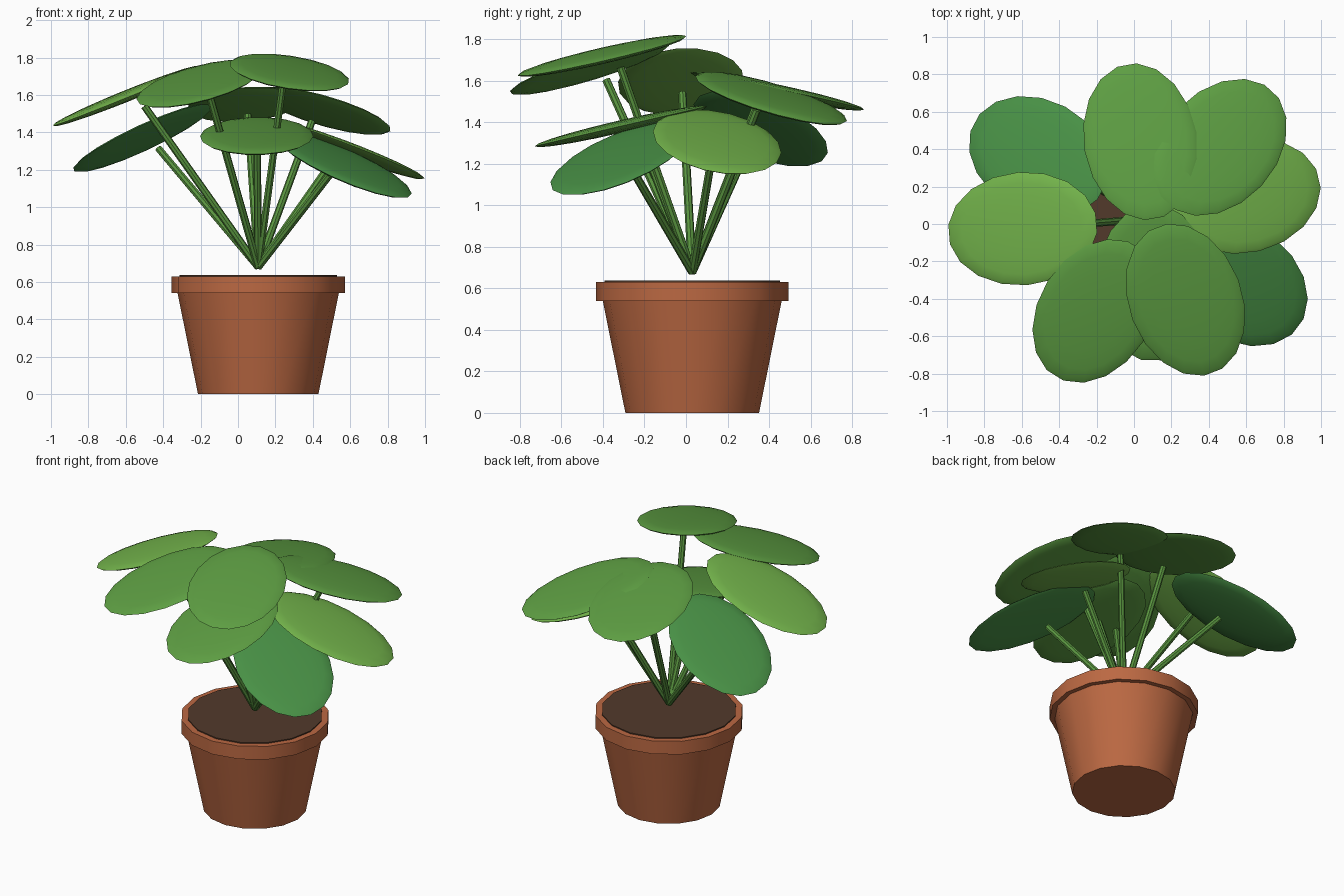
import bpy, bmesh, math
from mathutils import Vector, Matrix

if "Cube" in bpy.data.objects:
    bpy.data.objects.remove(bpy.data.objects["Cube"])

CX, CY = 0.108, 0.03          # pot axis
SIDES = 16


def material(name, rgb):
    m = bpy.data.materials.new(name)
    m.diffuse_color = (*rgb, 1)
    m.use_nodes = True
    m.node_tree.nodes["Principled BSDF"].inputs["Base Color"].default_value = m.diffuse_color
    return m


TERRACOTTA = material("terracotta", (0.50, 0.14, 0.055))
SOIL = material("soil", (0.085, 0.042, 0.024))
STEM = material("stem_green", (0.10, 0.30, 0.05))
LIGHT = material("leaf_light", (0.17, 0.45, 0.07))
MID = material("leaf_mid", (0.11, 0.34, 0.055))
DARK = material("leaf_dark", (0.065, 0.28, 0.06))


def finish(bm, name, mat, angle=40):
    bmesh.ops.recalc_face_normals(bm, faces=bm.faces)
    me = bpy.data.meshes.new(name)
    bm.to_mesh(me)
    bm.free()
    me.materials.append(mat)
    ob = bpy.data.objects.new(name, me)
    bpy.context.collection.objects.link(ob)
    bpy.ops.object.select_all(action='DESELECT')
    ob.select_set(True)
    bpy.context.view_layer.objects.active = ob
    bpy.ops.object.shade_smooth_by_angle(angle=math.radians(angle))
    return ob


def lathe(name, profile, mat, closed=False):
    """Revolve (radius, z) points round the pot axis."""
    bm = bmesh.new()
    rings = [[bm.verts.new((CX + r * math.cos(2 * math.pi * i / SIDES),
                            CY + r * math.sin(2 * math.pi * i / SIDES), z))
              for i in range(SIDES)] for r, z in profile]
    pairs = list(zip(rings, rings[1:]))
    if closed:
        pairs.append((rings[-1], rings[0]))
    else:
        bm.faces.new(rings[0])
        bm.faces.new(rings[-1])
    for a, b in pairs:
        for i in range(SIDES):
            j = (i + 1) % SIDES
            bm.faces.new((a[i], a[j], b[j], b[i]))
    return finish(bm, name, mat)


# Pot body, rim and soil
lathe("pot_body", [(0.322, 0), (0.435, 0.56)], TERRACOTTA)
lathe("pot_rim", [(0.42, 0.54), (0.463, 0.54), (0.463, 0.63), (0.42, 0.63)],
      TERRACOTTA, closed=True)
lathe("soil", [(0.422, 0.58), (0.422, 0.637)], SOIL)


def stem(name, start, end, radius=0.021):
    d = end - start
    bm = bmesh.new()
    bmesh.ops.create_cone(bm, cap_ends=True, segments=8, radius1=radius,
                          radius2=radius * 0.95, depth=d.length)
    rot = d.to_track_quat('Z', 'Y').to_matrix().to_4x4()
    bm.transform(Matrix.Translation((start + end) / 2) @ rot)
    return finish(bm, name, STEM)


def leaf(name, centre, yaw, droop, mat):
    bm = bmesh.new()
    bmesh.ops.create_uvsphere(bm, u_segments=18, v_segments=10, radius=1)
    bm.transform(Matrix.Translation(centre) @ Matrix.Rotation(yaw, 4, 'Z')
                 @ Matrix.Rotation(math.radians(droop), 4, 'Y')
                 @ Matrix.Diagonal((0.432, 0.303, 0.03, 1)))
    return finish(bm, name, mat, 80)


# Leaves: centre x, y, z, droop angle, colour
LEAVES = [
    (0.60, 0.15, 1.305, 21, LIGHT),
    (0.46, 0.41, 1.515, 17, MID),
    (0.035, 0.44, 1.55, 12, MID),
    (-0.51, 0.36, 1.37, 25, DARK),
    (-0.595, -0.025, 1.595, 22, LIGHT),
    (-0.205, -0.465, 1.66, 17, MID),
    (0.10, -0.313, 1.38, 13, MID),
    (0.275, -0.405, 1.72, 13, MID),
    (0.565, -0.315, 1.225, 24, DARK),
]
base = Vector((CX, CY, 0.68))
for n, (x, y, z, droop, mat) in enumerate(LEAVES, 1):
    c = Vector((x, y, z))
    flat = Vector((x - CX, y - CY, 0))
    yaw = math.atan2(flat.y, flat.x)
    # stem stops just under the leaf, a little inward of its centre
    tip = c - flat.normalized() * 0.095 - Vector((0, 0, 0.055))
    stem(f"stem_{n}", base, tip)
    leaf(f"leaf_{n}", c, yaw, droop, mat)
